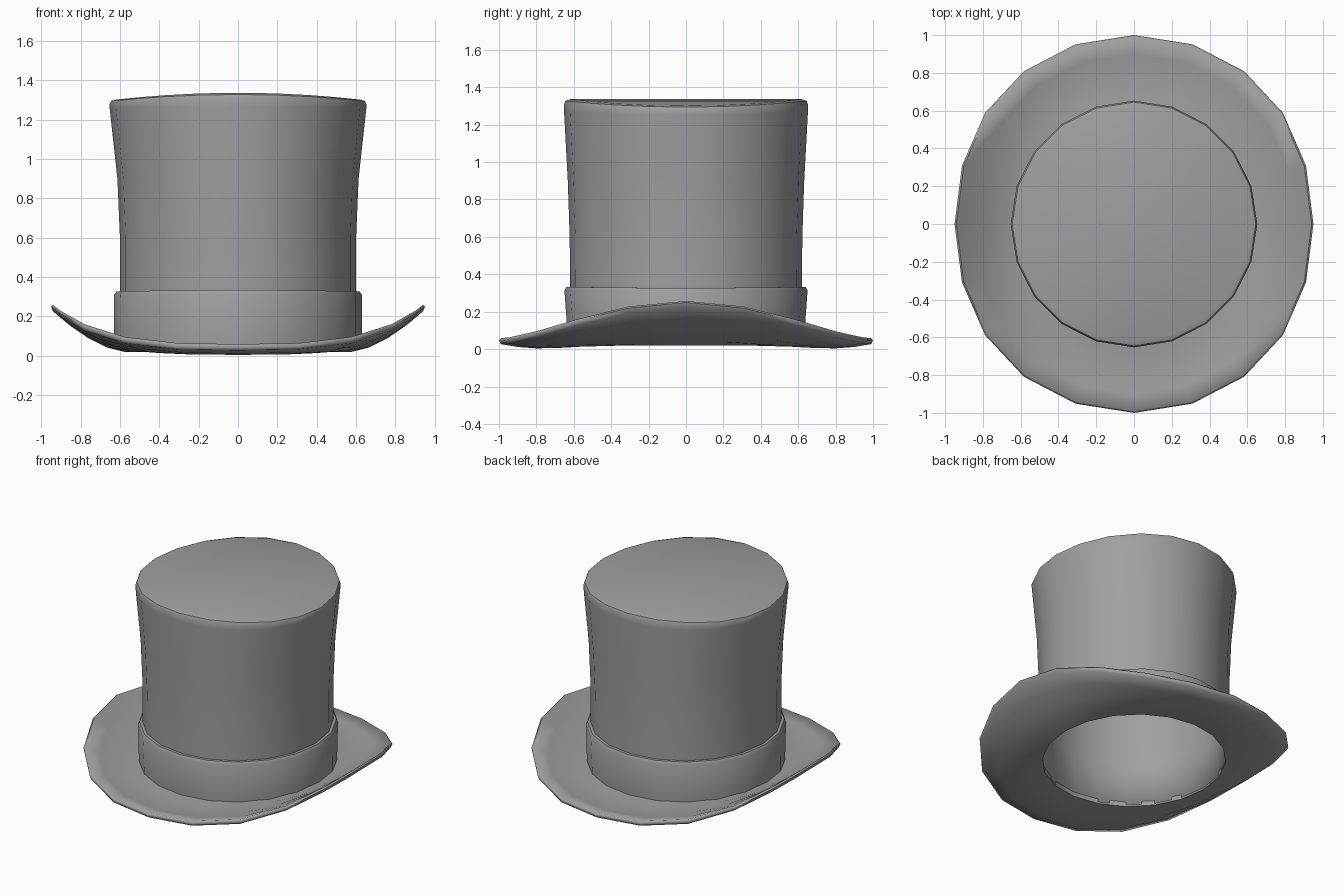
import bpy, bmesh
from math import sin, cos, radians, tau

SIDES = 20

if "Cube" in bpy.data.objects:
    bpy.data.objects.remove(bpy.data.objects["Cube"])

felt = bpy.data.materials.new("grey felt")
felt.use_nodes = True
GREY = (0.35, 0.35, 0.35, 1)
felt.diffuse_color = GREY
felt.node_tree.nodes["Principled BSDF"].inputs["Base Color"].default_value = GREY


def ring(rx, ry, z, bow=0):
    """Ellipse of points whose left and right sides drop by bow."""
    angles = [tau * i / SIDES for i in range(SIDES)]
    return [(rx * cos(a), ry * sin(a), z - bow * cos(a) ** 2) for a in angles]


def skin(name, rings, loop=False, cap=False, angle=40):
    """Bridge rings into a surface, as a closed loop or with a capped end."""
    bm = bmesh.new()
    rows = [[bm.verts.new(p) for p in r] for r in rings]
    pairs = list(zip(rows, rows[1:]))
    if loop:
        pairs.append((rows[-1], rows[0]))
    for low, high in pairs:
        for i in range(SIDES):
            j = (i + 1) % SIDES
            bm.faces.new((low[i], low[j], high[j], high[i]))
    if cap:
        # Strips across the end, front to back
        end = rows[-1]
        for i in range(SIDES // 2):
            strip = (end[i], end[i + 1], end[-i - 1], end[-i])
            bm.faces.new(list(dict.fromkeys(strip)))
    bmesh.ops.recalc_face_normals(bm, faces=bm.faces)
    mesh = bpy.data.meshes.new(name)
    bm.to_mesh(mesh)
    bm.free()
    mesh.materials.append(felt)
    mesh.shade_smooth()
    mesh.set_sharp_from_angle(angle=radians(angle))
    obj = bpy.data.objects.new(name, mesh)
    bpy.context.collection.objects.link(obj)
    return obj


def brim_ring(t, lift):
    """Brim points from crown (t=0) to rim (t=1), curled up at the sides."""
    points = []
    for i in range(SIDES):
        c, s = cos(tau * i / SIDES), sin(tau * i / SIDES)
        curl = abs(c) ** 3.2
        x = c * (0.575 + 0.425 * t - 0.05 * curl * t)
        y = s * (0.595 + 0.405 * t)
        dip = 0.01 * t - 0.08 * t * (1 - t)
        z = 0.035 + (1 - curl) * dip + 0.215 * curl * t ** 1.6
        points.append((x, y, z + lift))
    return points


# Crown: flared tube with a softened top edge
crown = skin("crown", [
    ring(0.60, 0.62, 0.03),
    ring(0.60, 0.62, 0.35),
    ring(0.60, 0.622, 0.60),
    ring(0.613, 0.632, 0.90),
    ring(0.652, 0.652, 1.27, 0.015),
    ring(0.653, 0.653, 1.305, 0.03),
    ring(0.645, 0.645, 1.327, 0.033),
    ring(0.62, 0.62, 1.336, 0.035),
], cap=True, angle=50)
shell = crown.modifiers.new("thickness", "SOLIDIFY")
shell.thickness = 0.025
shell.offset = -1

# Hat band: collar with a sloped upper ledge
skin("hat_band", [
    ring(0.63, 0.63, 0.04),
    ring(0.63, 0.65, 0.312, 0.004),
    ring(0.618, 0.64, 0.333, 0.006),
    ring(0.59, 0.61, 0.333, 0.006),
    ring(0.59, 0.61, 0.04),
], loop=True, angle=35)

# Brim: curled sheet with a rounded rim
HALF = 0.016
top = [(t, HALF) for t in (0, 0.25, 0.5, 0.75, 0.975)]
bottom = [(t, -h) for t, h in reversed(top)]
skin("brim", [brim_ring(t, h) for t, h in top + [(1, 0)] + bottom],
     loop=True, angle=70)
